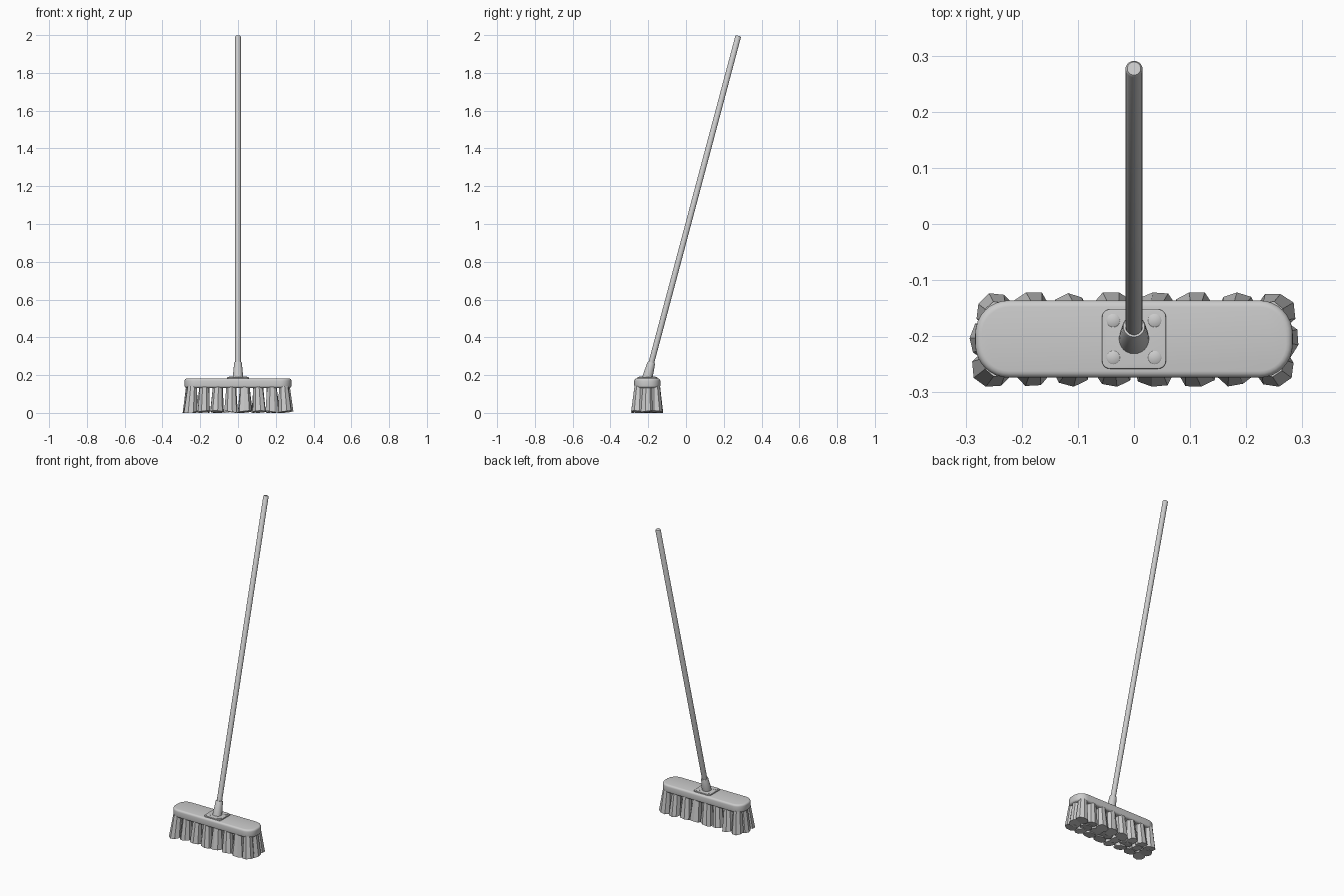
import bpy, bmesh, math, random
from mathutils import Vector, Matrix

if "Cube" in bpy.data.objects:
    bpy.data.objects.remove(bpy.data.objects["Cube"])

random.seed(4)
YC = -0.205            # centre line of the broom head
TILT = math.radians(14.9)


def finish(bm, name, angle=40):
    bmesh.ops.recalc_face_normals(bm, faces=bm.faces)
    me = bpy.data.meshes.new(name)
    bm.to_mesh(me)
    bm.free()
    ob = bpy.data.objects.new(name, me)
    bpy.context.collection.objects.link(ob)
    if angle:
        bpy.ops.object.select_all(action='DESELECT')
        ob.select_set(True)
        bpy.context.view_layer.objects.active = ob
        bpy.ops.object.shade_smooth_by_angle(angle=math.radians(angle))
    return ob


def loft(bm, rings):
    vs = [[bm.verts.new(p) for p in r] for r in rings]
    n = len(vs[0])
    for a, b in zip(vs, vs[1:]):
        for i in range(n):
            bm.faces.new((a[i], a[(i + 1) % n], b[(i + 1) % n], b[i]))
    bm.faces.new(vs[0][::-1])
    bm.faces.new(vs[-1])


def rounded_rect(hx, hy, r, z, seg):
    pts = []
    for k, (sx, sy) in enumerate(((1, 1), (-1, 1), (-1, -1), (1, -1))):
        for i in range(seg + 1):
            a = math.pi / 2 * (k + i / seg)
            pts.append(Vector((sx * (hx - r) + r * math.cos(a),
                               YC + sy * (hy - r) + r * math.sin(a), z)))
    return pts


def slab(name, hx, hy, r, z0, z1, bevel, seg):
    # rounded slab with softened top and bottom edges
    prof = [(bevel * (1 - math.sin(t)), bevel * (1 - math.cos(t)))
            for t in (i * math.pi / 8 for i in range(5))]
    levels = [(d, z0 + h) for d, h in prof] + [(d, z1 - h) for d, h in prof[::-1]]
    bm = bmesh.new()
    loft(bm, [rounded_rect(hx - d, hy - d, r - d, z, seg) for d, z in levels])
    return finish(bm, name)


def turned(name, profile, origin, tilt, seg=24):
    # lathe a (radius, height) profile along a tilted axis
    m = Matrix.Translation(origin) @ Matrix.Rotation(-tilt, 4, 'X')
    bm = bmesh.new()
    loft(bm, [[m @ Vector((r * math.cos(a), r * math.sin(a), h))
               for a in (2 * math.pi * i / seg for i in range(seg))]
              for r, h in profile])
    return finish(bm, name)


# wooden head and mounting plate
slab("head_block", 0.283, 0.069, 0.06, 0.132, 0.182, 0.012, 8)
slab("mounting_plate", 0.057, 0.053, 0.014, 0.178, 0.189, 0.002, 5)

# screws
for sx in (-1, 1):
    for sy in (-1, 1):
        turned("plate_screw", [(0.012, 0), (0.012, 0.0055), (0.010, 0.007)],
               (sx * 0.037, YC + sy * 0.033, 0.185), 0, 16)

# tilted socket and handle
top = Vector((0, 0.277, 1.996))
axis = Vector((0, math.sin(TILT), math.cos(TILT)))
base = top - axis * ((top.z - 0.184) / axis.z)
length = (top - base).length
turned("handle_socket", [(0.027, 0), (0.026, 0.02), (0.0205, 0.083), (0.019, 0.086)], base, TILT)
turned("handle", [(0.0152, 0.03), (0.0152, length - 0.004), (0.012, length)], base, TILT)

# flared bristle tufts, slightly irregular
COLS, SIDES = 8, 8
bm = bmesh.new()
for c in range(COLS):
    for row in (-1, 0, 1):
        u = (c - (COLS - 1) / 2) / ((COLS - 1) / 2)
        inset = 0.972 if row and abs(u) == 1 else 1
        tx, ty = u * 0.249 * inset, row * 0.042
        bx = u * 0.257 * inset + random.uniform(-0.004, 0.004)
        by = row * 0.050 + random.uniform(-0.003, 0.003)
        spin = random.uniform(0, math.pi)
        slope = random.uniform(0, 2 * math.pi)
        low, high = [], []
        for i in range(SIDES):
            a = spin + 2 * math.pi * i / SIDES
            r = random.uniform(0.033, 0.039)
            x = max(-0.293, min(0.293, bx + r * math.cos(a)))
            y = max(-0.085, min(0.083, by + r * math.sin(a)))
            z = 0.006 + 0.006 * math.cos(a - slope)
            low.append((x, YC + y, z))
            high.append((tx + 0.026 * math.cos(a), YC + ty + 0.026 * math.sin(a), 0.142))
        loft(bm, [low, high])
finish(bm, "bristles", 30)
